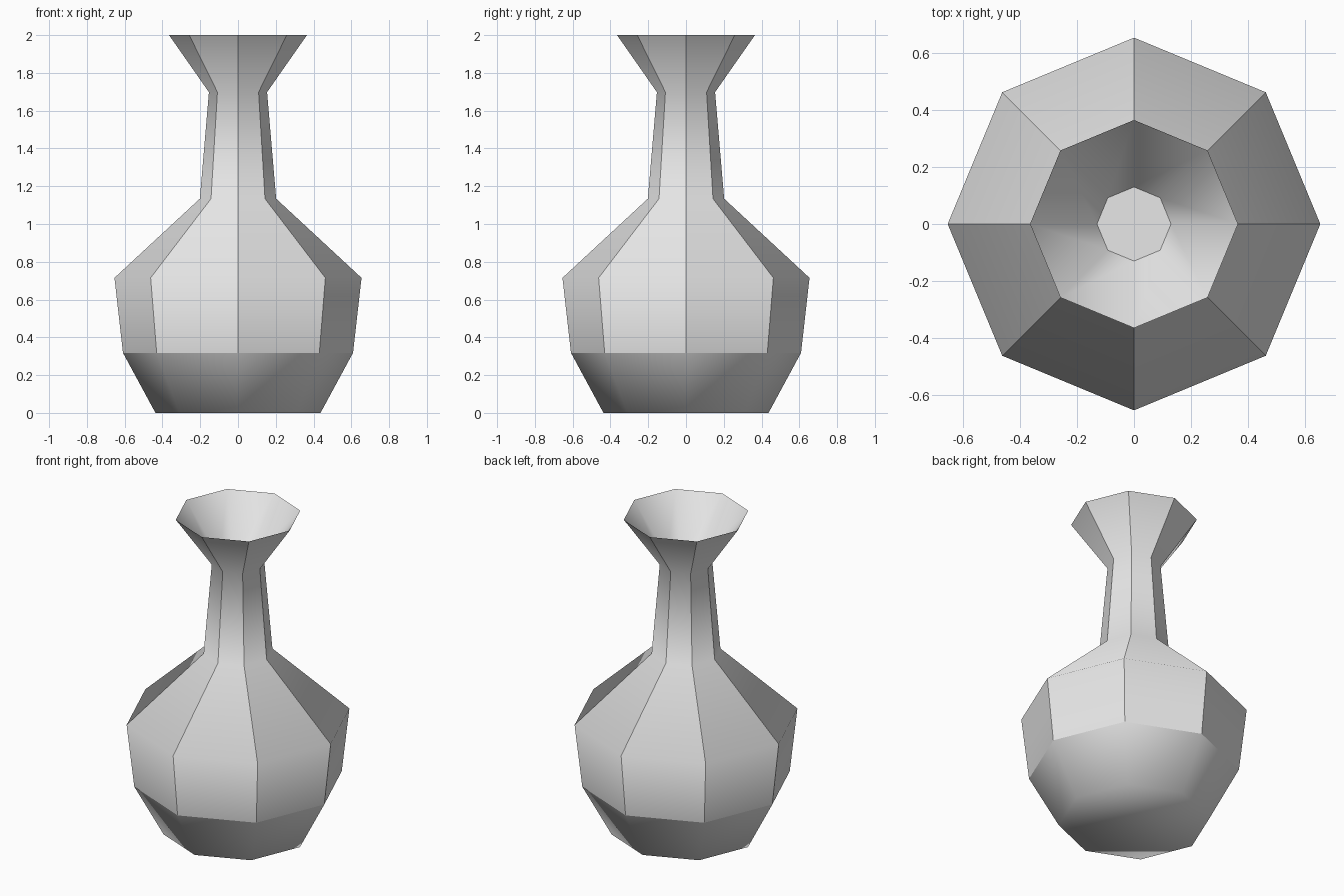
import bpy
import bmesh
from math import cos, sin, tau

default = bpy.data.objects.get("Cube")
if default:
    bpy.data.objects.remove(default)

SIDES = 8
# Radius and height, from the foot up the outside, then down inside the mouth
PROFILE = [(0.437, 0), (0.609, 0.318), (0.654, 0.715), (0.202, 1.134),
           (0.154, 1.698), (0.365, 2), (0.13, 1.69)]
WAIST, RIM, FLOOR = 1, 5, 6

# Plain grey clay
clay = bpy.data.materials.new("grey_clay")
clay.use_nodes = True
clay.diffuse_color = (0.8, 0.8, 0.8, 1)
clay.node_tree.nodes["Principled BSDF"].inputs["Base Color"].default_value = clay.diffuse_color

# Eight-sided rings with their corners on the axes
bm = bmesh.new()
rings = [[bm.verts.new((r * cos(tau * i / SIDES), r * sin(tau * i / SIDES), z))
          for i in range(SIDES)] for r, z in PROFILE]

# Walls, foot and the floor of the mouth
for low, high in zip(rings, rings[1:]):
    for i in range(SIDES):
        j = (i + 1) % SIDES
        bm.faces.new((low[i], low[j], high[j], high[i]))
bm.faces.new(reversed(rings[0]))
bm.faces.new(rings[FLOOR])
for face in bm.faces:
    face.smooth = True


def sharpen(a, b):
    bm.edges.get((a, b)).smooth = False


# Crisp waist, rim and floor outlines, and crisp panel seams above the waist
for i in range(SIDES):
    for level in (WAIST, RIM, FLOOR):
        sharpen(rings[level][i], rings[level][(i + 1) % SIDES])
    for level in range(WAIST, RIM):
        sharpen(rings[level][i], rings[level + 1][i])

mesh = bpy.data.meshes.new("vase")
bm.to_mesh(mesh)
bm.free()
mesh.materials.append(clay)
vase = bpy.data.objects.new("vase", mesh)
bpy.context.collection.objects.link(vase)
